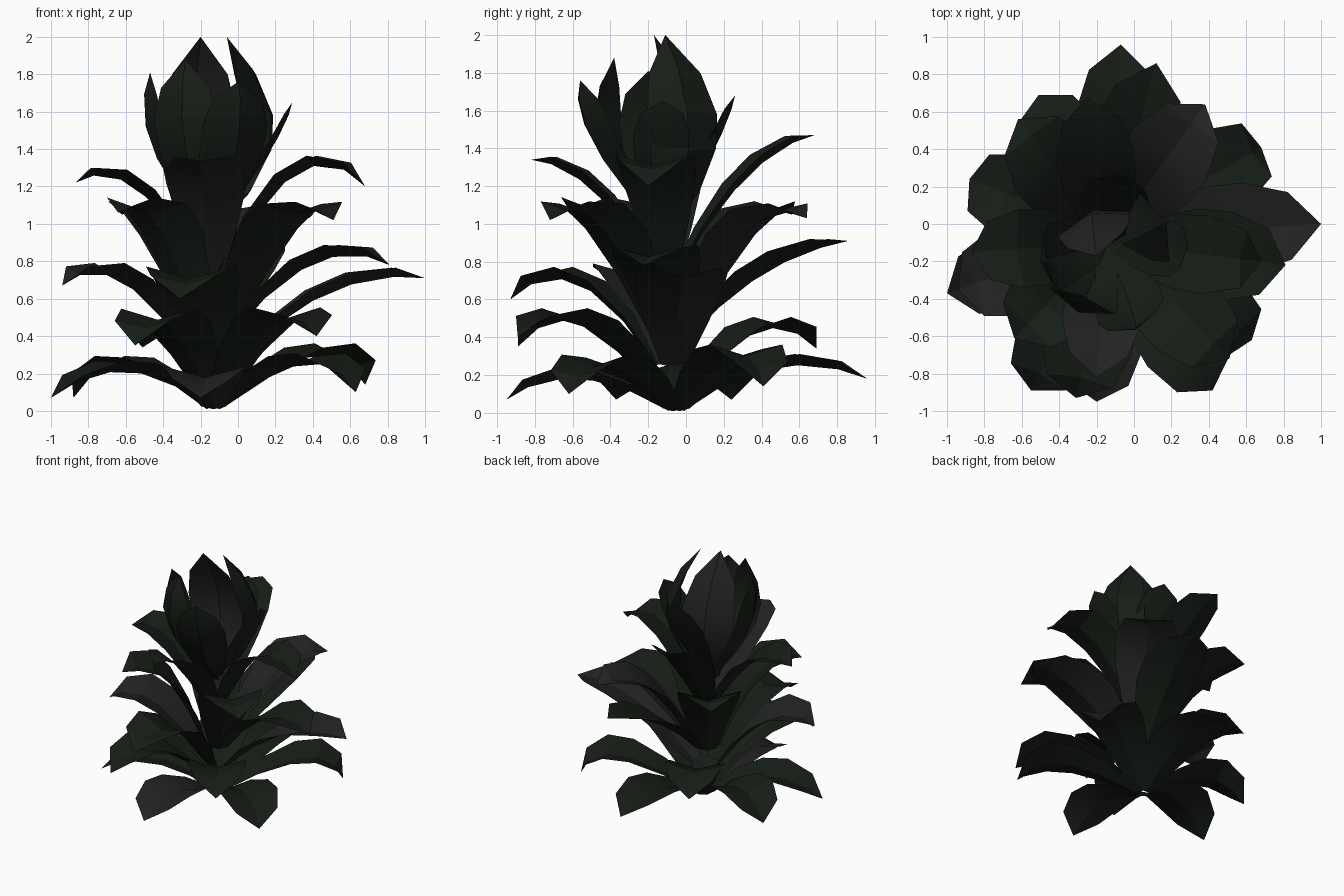
import bpy
import math
from mathutils import Vector


def material(name, rgb):
    m = bpy.data.materials.new(name)
    m.diffuse_color = (*rgb, 1)
    return m


GREEN = material("dark_green", (0.008, 0.012, 0.008))
GREY = material("charcoal", (0.017, 0.016, 0.017))

# (position along leaf, share of full width)
OUTLINE = [(0, 0.3), (0.2, 0.68), (0.42, 0.95), (0.62, 1.0), (0.84, 0.74), (1, 0)]


def axis(z):
    """Centre of the slightly leaning plant at height z."""
    return Vector((-0.13 - 0.015 * z, -0.05 - 0.07 * z, z))


def leaf(name, root, ctrl, tip, width, fold, mat):
    """Pointed leaf, creased along its midrib, following a bent path."""
    flat = Vector((ctrl.x - root.x, ctrl.y - root.y, 0)).normalized()
    side = Vector((-flat.y, flat.x, 0))
    verts, faces = [], []
    for t, w in OUTLINE:
        p = root * (1 - t) ** 2 + ctrl * 2 * t * (1 - t) + tip * t * t
        d = ((ctrl - root) * (1 - t) + (tip - ctrl) * t).normalized()
        n = d.cross(side).normalized()
        h = w * width / 2
        if w == 0:
            verts.append(p)
        else:
            verts += [p + side * h + n * h * fold, p, p - side * h + n * h * fold]
    rows = len(OUTLINE) - 1
    for i in range(rows - 1):
        a = i * 3
        faces += [(a, a + 1, a + 4, a + 3), (a + 1, a + 2, a + 5, a + 4)]
    a = (rows - 1) * 3
    faces += [(a, a + 1, a + 3), (a + 1, a + 2, a + 3)]
    me = bpy.data.meshes.new(name)
    me.from_pydata(verts, [], faces)
    me.materials.append(mat)
    me.shade_smooth()
    me.set_sharp_from_angle(angle=math.radians(25))
    bpy.context.collection.objects.link(bpy.data.objects.new(name, me))


# Spreading leaves by tier: root height, root radius, width,
# then (tip x, tip y, tip z, mid z, bend, grey)
TIERS = {
    "ground": (0.01, 0.04, 0.44, [
        (-0.07, 0.96, 0.18, 0.24, .5, 0), (0.68, 0.41, 0.14, 0.30, .85, 0),
        (0.63, -0.62, 0.10, 0.25, .75, 0), (-0.2, -0.95, 0.07, 0.18, .6, 1),
        (-1.0, -0.37, 0.07, 0.21, .5, 0), (-0.88, 0.24, 0.07, 0.24, .7, 0)]),
    "lower": (0.08, 0.06, 0.44, [
        (-0.51, 0.69, 0.34, 0.43, .6, 0), (0.42, -0.89, 0.40, 0.47, .65, 0),
        (-0.55, -0.89, 0.35, 0.47, .65, 0)]),
    "middle": (0.25, 0.1, 0.49, [
        (1.0, 0.0, 0.71, 0.63, .5, 1), (-0.94, -0.35, 0.67, 0.69, .6, 1),
        (-0.31, -0.93, 0.60, 0.68, .55, 0)]),
    "upper": (0.40, 0.1, 0.48, [
        (0.12, 0.86, 0.91, 0.74, .45, 0), (0.81, -0.22, 0.78, 0.79, .55, 0),
        (-0.62, 0.56, 1.05, 0.96, .5, 0), (0.38, 0.64, 1.03, 0.96, .5, 1),
        (0.51, -0.72, 1.02, 0.99, .55, 0), (-0.64, -0.61, 1.06, 0.99, .5, 0)]),
    "high": (0.72, 0.05, 0.42, [
        (-0.25, 0.68, 1.47, 1.24, .5, 0), (0.68, -0.2, 1.2, 1.27, .55, 0),
        (-0.2, -0.82, 1.34, 1.17, .5, 1), (-0.87, -0.15, 1.22, 1.19, .55, 0)]),
}
for tier, (z0, radius, width, leaves) in TIERS.items():
    for i, (x, y, z, mid, bend, grey) in enumerate(leaves):
        root, tip = axis(z0), Vector((x, y, z))
        out = Vector((x - root.x, y - root.y, 0)).normalized()
        root += out * radius
        ctrl = root.lerp(tip, bend)
        ctrl.z = 2 * mid - 0.5 * (z0 + z)
        leaf(f"{tier}_leaf_{i + 1}", root, ctrl, tip, width, 0.27,
             GREY if grey else GREEN)

# Closed bud: tip, bulge (control point x, y), width, fold, grey
BUD = [
    (-0.06, -0.11, 2.0, 0.46, 0.14, 0.40, .35, 0),
    (-0.2, -0.17, 2.0, -0.27, 0.30, 0.42, .35, 1),
    (-0.28, -0.38, 1.88, -0.36, -0.66, 0.38, .35, 0),
    (0.0, -0.56, 1.76, 0.06, -0.62, 0.38, .35, 0),
    (-0.47, -0.2, 1.81, -0.62, -0.2, 0.36, .35, 0),
    (0.29, -0.12, 1.65, 0.26, -0.15, 0.30, .15, 0),
    (-0.08, 0.26, 1.68, -0.1, 0.22, 0.36, .15, 0),
]
for i, (x, y, z, cx, cy, w, fold, grey) in enumerate(BUD):
    leaf(f"bud_leaf_{i + 1}", axis(0.95), Vector((cx, cy, 1.46)), Vector((x, y, z)),
         w, fold, GREY if grey else GREEN)
